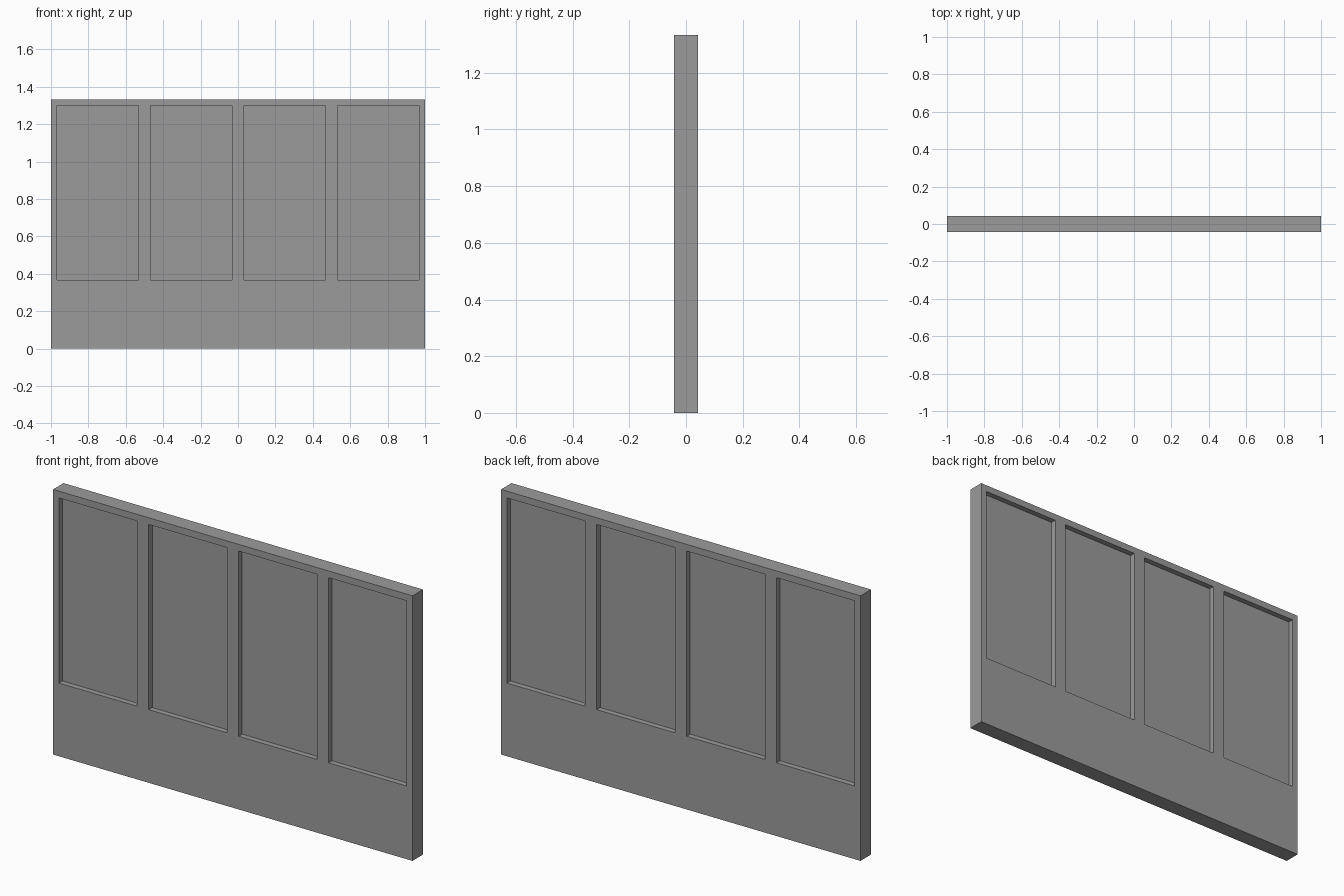
import bpy

if "Cube" in bpy.data.objects:
    bpy.data.objects.remove(bpy.data.objects["Cube"])

W, T, H = 2.0, 0.083, 1.333        # overall width, thickness, height
DEPTH = 0.028                      # recess depth on each face
PANE_W, Z0, Z1 = 0.435, 0.368, 1.299


def box(name, center, size):
    bpy.ops.mesh.primitive_cube_add(size=1, location=center)
    ob = bpy.context.object
    ob.name = name
    ob.scale = size
    bpy.ops.object.transform_apply(location=False, rotation=False, scale=True)
    return ob


# Solid slab in dark grey
panel = box("wall_panel", (0, 0, H / 2), (W, T, H))
grey = bpy.data.materials.new("dark_grey")
grey.diffuse_color = (0.33, 0.33, 0.33, 1)
grey.use_nodes = True
grey.node_tree.nodes["Principled BSDF"].inputs["Base Color"].default_value = grey.diffuse_color
panel.data.materials.append(grey)

# Four recessed panes, front and back
for side in (-1, 1):
    for x in (-0.75, -0.25, 0.25, 0.75):
        cutter = box("pane_cutter", (x, side * T / 2, (Z0 + Z1) / 2),
                     (PANE_W, 2 * DEPTH, Z1 - Z0))
        cutter.hide_render = True
        cutter.data.materials.append(grey)
        mod = panel.modifiers.new("recess", 'BOOLEAN')
        mod.operation = 'DIFFERENCE'
        mod.solver = 'EXACT'
        mod.object = cutter
        bpy.context.view_layer.objects.active = panel
        bpy.ops.object.modifier_apply(modifier=mod.name)
        bpy.data.objects.remove(cutter, do_unlink=True)
